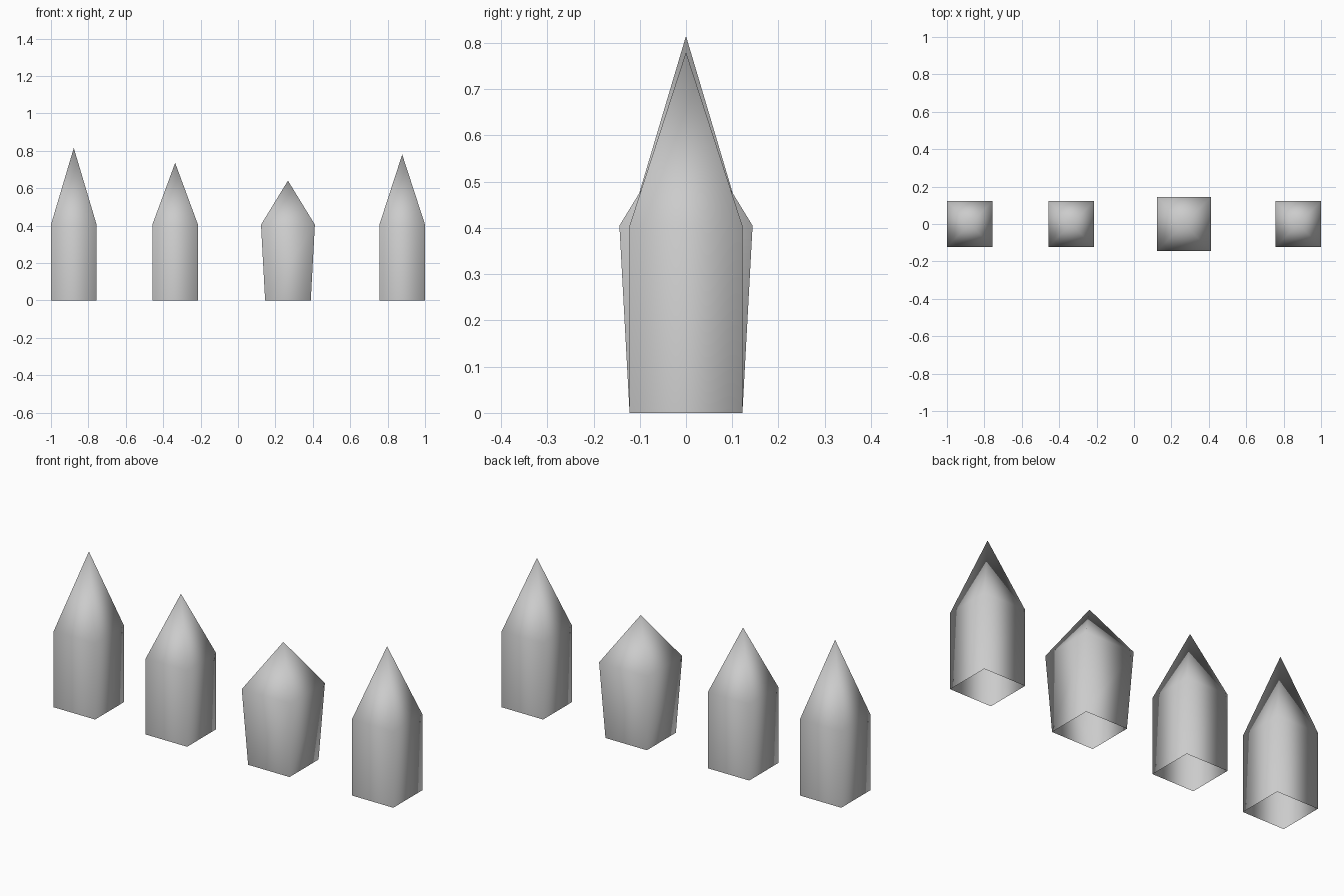
import bpy
import bmesh

cube = bpy.data.objects.get("Cube")
if cube:
    bpy.data.objects.remove(cube, do_unlink=True)

grey = bpy.data.materials.new("plain grey")
grey.use_nodes = True
colour = (0.6, 0.6, 0.6, 1)
grey.diffuse_color = colour
grey.node_tree.nodes["Principled BSDF"].inputs["Base Color"].default_value = colour

BASE = 0.122        # half width at the ground
SHOULDER_Z = 0.405  # where the walls meet the spire
CORNERS = [(-1, -1), (1, -1), (1, 1), (-1, 1)]


def pointed_post(name, x, shoulder, height):
    """Square open-bottomed post with a pyramid tip, smooth all round."""
    bm = bmesh.new()
    low = [bm.verts.new((sx * BASE, sy * BASE, 0)) for sx, sy in CORNERS]
    high = [bm.verts.new((sx * shoulder, sy * shoulder, SHOULDER_Z)) for sx, sy in CORNERS]
    tip = bm.verts.new((0, 0, height))
    for i in range(4):
        j = (i + 1) % 4
        bm.faces.new((low[i], low[j], high[j], high[i]))  # wall
        bm.faces.new((high[i], high[j], tip))             # spire side
    for face in bm.faces:
        face.smooth = True
    mesh = bpy.data.meshes.new(name)
    bm.to_mesh(mesh)
    bm.free()
    mesh.materials.append(grey)
    post = bpy.data.objects.new(name, mesh)
    post.location.x = x
    bpy.context.collection.objects.link(post)


# Row of four posts, from right to left
pointed_post("tall_post", -0.878, BASE, 0.815)
pointed_post("medium_post", -0.336, BASE, 0.735)
pointed_post("flared_post", 0.267, 0.144, 0.64)
pointed_post("slim_post", 0.878, BASE, 0.78)
